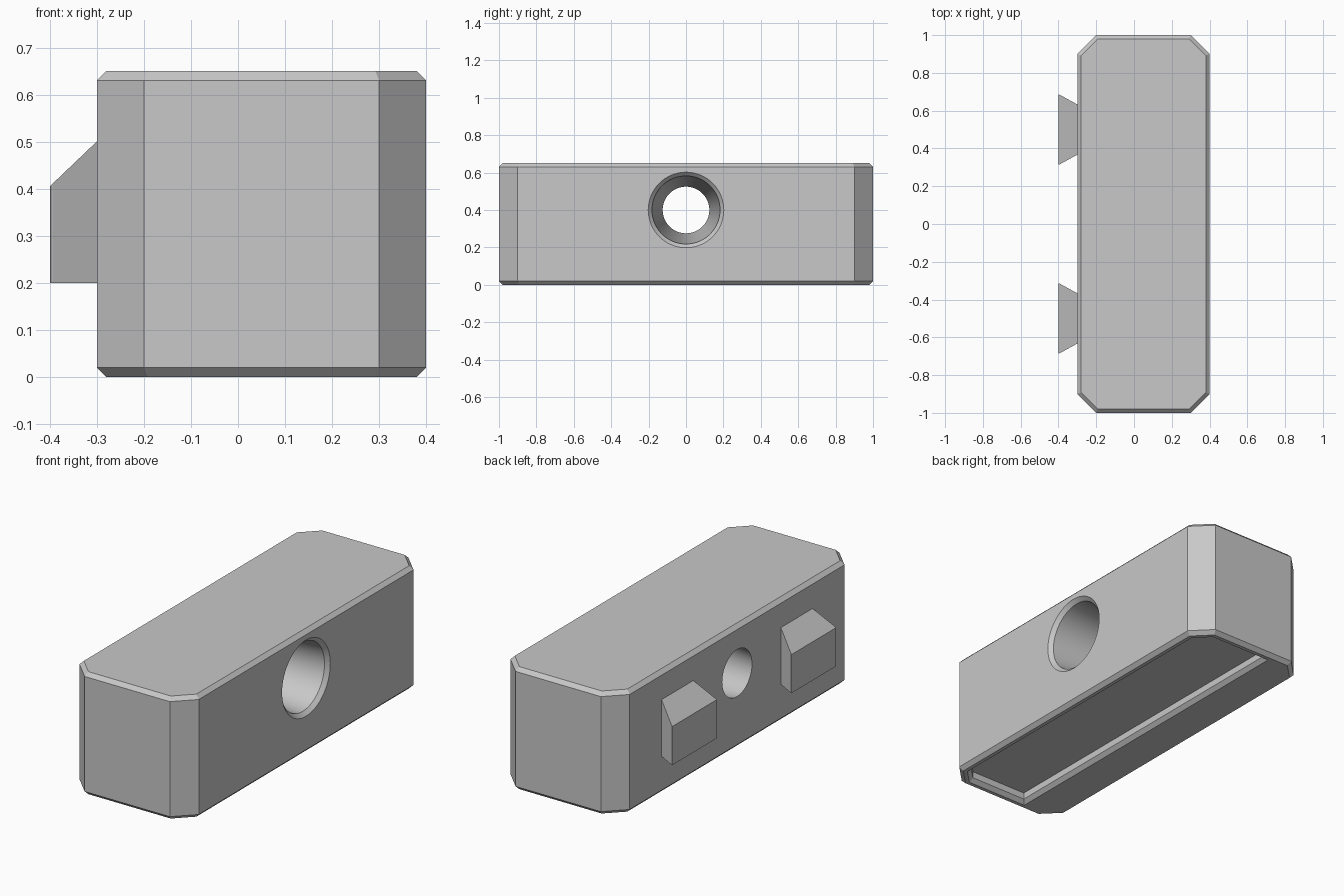
import bpy, bmesh, math

cube = bpy.data.objects.get("Cube")
if cube:
    bpy.data.objects.remove(cube, do_unlink=True)

grey = bpy.data.materials.new("light grey")
grey.use_nodes = True
grey.diffuse_color = (0.58, 0.58, 0.58, 1)
grey.node_tree.nodes["Principled BSDF"].inputs["Base Color"].default_value = grey.diffuse_color


def loft(name, rings):
    """Closed solid through a list of matching point rings."""
    bm = bmesh.new()
    loops = [[bm.verts.new(p) for p in ring] for ring in rings]
    n = len(loops[0])
    for a, b in zip(loops, loops[1:]):
        for i in range(n):
            j = (i + 1) % n
            bm.faces.new((a[i], a[j], b[j], b[i]))
    bm.faces.new(loops[0])
    bm.faces.new(loops[-1])
    bmesh.ops.recalc_face_normals(bm, faces=bm.faces)
    mesh = bpy.data.meshes.new(name)
    bm.to_mesh(mesh)
    bm.free()
    mesh.materials.append(grey)
    obj = bpy.data.objects.new(name, mesh)
    bpy.context.collection.objects.link(obj)
    return obj


def activate(obj):
    bpy.ops.object.select_all(action='DESELECT')
    obj.select_set(True)
    bpy.context.view_layer.objects.active = obj


def cut(target, cutter):
    cutter.hide_render = True
    mod = target.modifiers.new("cut", 'BOOLEAN')
    mod.operation = 'DIFFERENCE'
    mod.solver = 'EXACT'
    mod.object = cutter
    activate(target)
    bpy.ops.object.modifier_apply(modifier=mod.name)
    bpy.data.objects.remove(cutter, do_unlink=True)


LEFT, RIGHT, HALF, CORNER = -0.3, 0.4, 1.0, 0.1


def outline(z, d):
    """Body outline with cut corners, inset by d."""
    c = CORNER - d * (2 - math.sqrt(2))
    x0, x1, y = LEFT + d, RIGHT - d, HALF - d
    return [(x0 + c, -y, z), (x1 - c, -y, z), (x1, c - y, z), (x1, y - c, z),
            (x1 - c, y, z), (x0 + c, y, z), (x0, y - c, z), (x0, c - y, z)]


def pocket_outline(z, d):
    """Right-hand part of the body outline, closed by a straight left side."""
    x0, y = -0.12 + d, HALF - d
    return [(x0, -y, z)] + outline(z, d)[1:5] + [(x0, y, z)]


def circle(x, r, n=96):
    return [(x, r * math.cos(2 * math.pi * i / n), 0.4 + r * math.sin(2 * math.pi * i / n))
            for i in range(n)]


# Body with chamfered edges
body = loft("body", [outline(0, 0.02), outline(0.02, 0), outline(0.63, 0), outline(0.65, 0.02)])

# Shallow pocket with a chamfered mouth in the underside
cut(body, loft("pocket_cutter", [pocket_outline(-0.02, 0.02), pocket_outline(0.02, 0.06),
                                 pocket_outline(0.055, 0.06)]))

# Tapered through hole with a chamfered wide mouth
cut(body, loft("hole_cutter", [circle(0.42, 0.222), circle(0.38, 0.182), circle(-0.32, 0.123)]))
activate(body)
bpy.ops.object.shade_smooth_by_angle(angle=math.radians(20))

# Dovetail pegs with sloping tops
profile = [(-0.29, 0.2), (-0.4, 0.2), (-0.4, 0.405), (-0.29, 0.51)]
for name, cy in (("front_peg", -0.5), ("back_peg", 0.5)):
    def side(s):
        return [(x, cy + s * (0.133 + 0.55 * (LEFT - x)), z) for x, z in profile]
    peg = loft(name, [side(-1), side(1)])
    # Tiny rounding on the sharp outer upright edges
    bm = bmesh.new()
    bm.from_mesh(peg.data)
    sharp = [e for e in bm.edges if all(v.co.x < -0.39 for v in e.verts)
             and abs(e.verts[0].co.y - e.verts[1].co.y) < 0.01]
    bmesh.ops.bevel(bm, geom=sharp, offset=0.006, segments=3, profile=0.5, affect='EDGES')
    bm.to_mesh(peg.data)
    bm.free()
